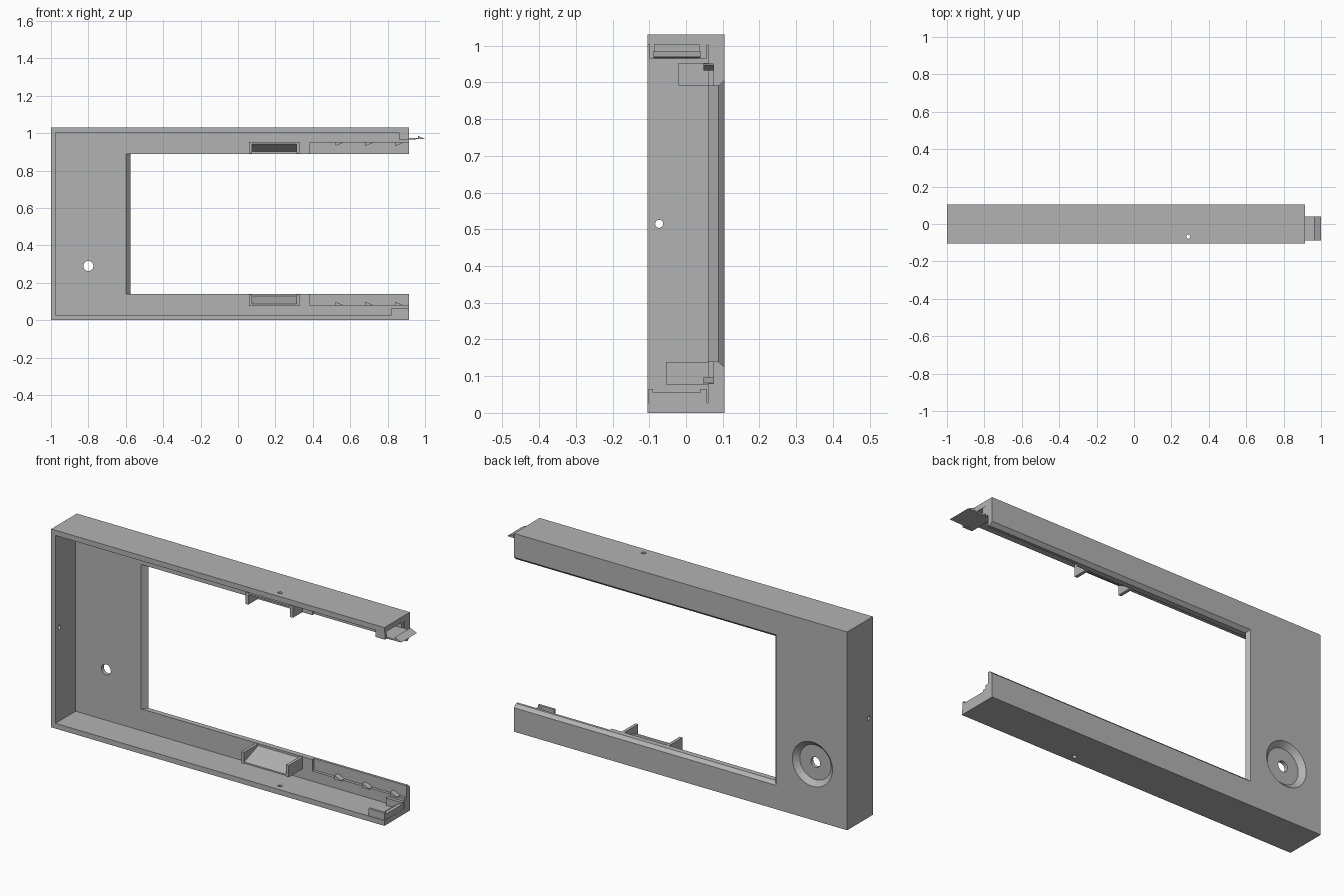
import bpy, bmesh, math
from mathutils import Matrix, Vector

cube = bpy.data.objects.get("Cube")
if cube:
    bpy.data.objects.remove(cube, do_unlink=True)

grey = bpy.data.materials.new("plain grey")
grey.use_nodes = True
grey.diffuse_color = (0.45, 0.45, 0.45, 1)
grey.node_tree.nodes["Principled BSDF"].inputs["Base Color"].default_value = grey.diffuse_color

TOP = 1.03


def finish(name, bm):
    bmesh.ops.recalc_face_normals(bm, faces=bm.faces)
    mesh = bpy.data.meshes.new(name)
    bm.to_mesh(mesh)
    bm.free()
    mesh.materials.append(grey)
    ob = bpy.data.objects.new(name, mesh)
    bpy.context.scene.collection.objects.link(ob)
    return ob


def loft(name, rings):
    """Skin matching rings of points and cap both ends."""
    bm = bmesh.new()
    rows = [[bm.verts.new(p) for p in ring] for ring in rings]
    n = len(rows[0])
    for a, b in zip(rows, rows[1:]):
        for i in range(n):
            bm.faces.new((a[i], a[(i + 1) % n], b[(i + 1) % n], b[i]))
    bm.faces.new(rows[0])
    bm.faces.new(rows[-1])
    return finish(name, bm)


def prism_y(name, profile, y0, y1):
    return loft(name, [[(x, y, z) for x, z in profile] for y in (y0, y1)])


def prism_x(name, profile, x0, x1):
    return loft(name, [[(x, y, z) for y, z in profile] for x in (x0, x1)])


def box(name, x0, x1, y0, y1, z0, z1):
    return prism_y(name, [(x0, z0), (x1, z0), (x1, z1), (x0, z1)], y0, y1)


def cone(name, centre, axis, r1, r2, depth, sides=32):
    bm = bmesh.new()
    turn = Vector((0, 0, 1)).rotation_difference(Vector(axis)).to_matrix().to_4x4()
    bmesh.ops.create_cone(bm, cap_ends=True, segments=sides, radius1=r1, radius2=r2,
                          depth=depth, matrix=Matrix.Translation(centre) @ turn)
    return finish(name, bm)


def cut(target, cutter):
    cutter.hide_render = True
    mod = target.modifiers.new("cut", "BOOLEAN")
    mod.operation = "DIFFERENCE"
    mod.solver = "EXACT"
    mod.object = cutter
    bpy.context.view_layer.update()
    graph = bpy.context.evaluated_depsgraph_get()
    mesh = bpy.data.meshes.new_from_object(target.evaluated_get(graph))
    target.modifiers.clear()
    target.data = mesh
    bpy.data.objects.remove(cutter, do_unlink=True)


# Open-fronted, C-shaped housing
housing = box("housing", -1, 0.915, -0.105, 0.105, 0, TOP)
cut(housing, box("cavity_cutter", -0.975, 2, -1, 0.06, 0.027, TOP - 0.027))

# Window open to one end, bevelled at the back
window = [(-0.2, -0.6, 0.14), (0.06, -0.6, 0.14), (0.088, -0.575, 0.14), (0.12, -0.605, 0.11)]
cut(housing, loft("window_cutter", [
    [(x, y, z), (2, y, z), (2, y, TOP - z), (x, y, TOP - z)] for y, x, z in window]))

# Shallow sliding recess along the arms
cut(housing, box("recess_cutter", 0.385, 2, 0, 0.075, 0.08, TOP - 0.08))

# Round dish with a through hole in the back panel
cut(housing, cone("dish_cutter", (-0.8, 0.095, 0.29), (0, 1, 0), 0.09, 0.12, 0.03, 48))
cut(housing, cone("dial_hole_cutter", (-0.8, 0.08, 0.29), (0, 1, 0), 0.027, 0.027, 0.2))

# Small screw holes in the three outer walls
cut(housing, cone("side_hole_cutter", (-1, -0.073, TOP / 2), (1, 0, 0), 0.011, 0.011, 0.2, 20))
for z in (0, TOP):
    cut(housing, cone("screw_hole_cutter", (0.29, -0.068, z), (0, 0, 1), 0.011, 0.011, 0.12, 20))

# Brackets and retaining teeth on both arms
for side, front in (("lower", -0.055), ("upper", -0.02)):
    def flip(z):
        return z if side == "lower" else TOP - z

    for end, x in (("inner", 0.058), ("outer", 0.314)):
        box(f"{side}_bracket_{end}_tab", x, x + 0.016, front, 0.062, flip(0.077), flip(0.138))
    ramp = [(front, 0.08), (0.062, 0.08), (0.062, 0.13), (front, 0.088)]
    prism_x(f"{side}_bracket_ramp", [(y, flip(z)) for y, z in ramp], 0.07, 0.318)
    for i in range(3):
        x = 0.52 + i * 0.16
        tooth = [(x, 0.078), (x, 0.098), (x + 0.04, 0.082), (x + 0.04, 0.078)]
        prism_y(f"{side}_tooth_{i + 1}", [(a, flip(z)) for a, z in tooth], 0.048, 0.077)

# Catch on the lower arm
for name, y0, y1 in (("front", -0.102, -0.09), ("back", 0.04, 0.057)):
    box(f"catch_{name}_cheek", 0.822, 0.914, y0, y1, 0.02, 0.065)
prism_y("catch_ramp", [(0.86, 0.02), (0.914, 0.02), (0.914, 0.055), (0.895, 0.055), (0.86, 0.03)],
        -0.092, 0.042)

# Hooked clip under the upper arm
box("clip_back_post", 0.86, 0.914, 0.036, 0.057, 0.965, 1.01)
box("clip_front_post", 0.86, 0.914, -0.1, -0.086, 0.965, 1.01)
prism_y("clip_tongue", [(0.86, 0.965), (1, 0.969), (0.963, 0.986), (0.963, 0.975), (0.86, 0.975)],
        -0.088, 0.04)
box("clip_root", 0.86, 0.872, -0.088, 0.04, 0.968, 1.01)
